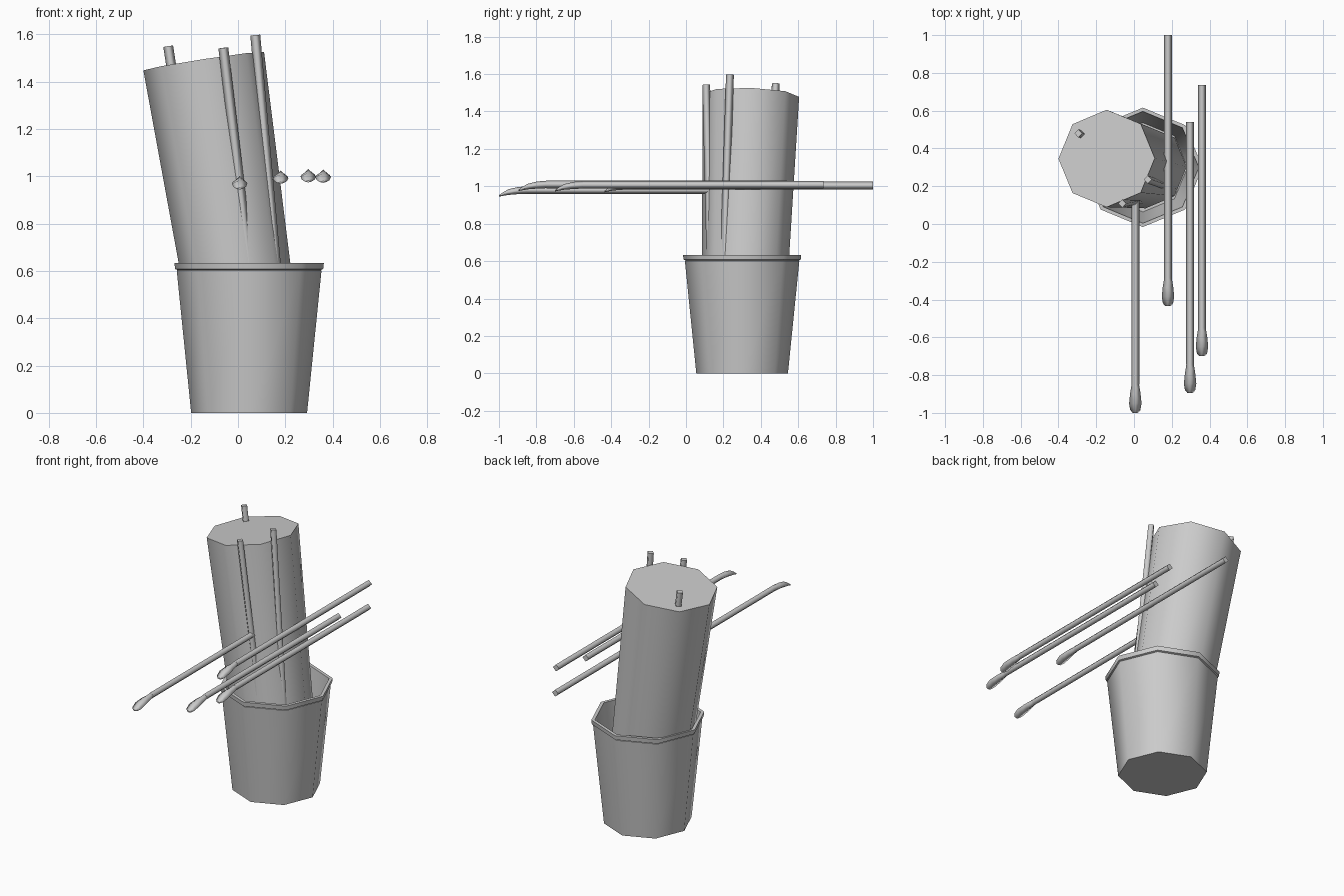
import bpy, bmesh, math
from mathutils import Vector

cube = bpy.data.objects.get("Cube")
if cube:
    bpy.data.objects.remove(cube)

grey = bpy.data.materials.new("plain grey")
grey.use_nodes = True
grey.diffuse_color = (0.6, 0.6, 0.6, 1)
grey.node_tree.nodes["Principled BSDF"].inputs["Base Color"].default_value = (0.6, 0.6, 0.6, 1)


def loft(name, sides, rings, side_axis, up_axis, sharp=None):
    """Skin rings of (centre, half width, half height) and cap both ends."""
    bm = bmesh.new()
    loops = []
    for centre, w, h in rings:
        loops.append([bm.verts.new(Vector(centre)
                                   + side_axis * w * math.cos(math.tau * i / sides)
                                   + up_axis * h * math.sin(math.tau * i / sides))
                      for i in range(sides)])
    for a, b in zip(loops, loops[1:]):
        for i in range(sides):
            j = (i + 1) % sides
            bm.faces.new((a[i], a[j], b[j], b[i])).smooth = True
    bm.faces.new(loops[0][::-1])
    bm.faces.new(loops[-1])
    bmesh.ops.recalc_face_normals(bm, faces=bm.faces)
    mesh = bpy.data.meshes.new(name)
    bm.to_mesh(mesh)
    bm.free()
    mesh.materials.append(grey)
    if sharp:
        mesh.set_sharp_from_angle(angle=math.radians(sharp))
    ob = bpy.data.objects.new(name, mesh)
    bpy.context.collection.objects.link(ob)
    return ob


X, Y = Vector((1, 0, 0)), Vector((0, 1, 0))

# Open tapered cup with a thick rim
cup_profile = [(0.245, 0), (0.306, 0.602), (0.302, 0.604), (0.313, 0.608),
               (0.316, 0.634), (0.296, 0.634), (0.236, 0.02)]
loft("cup", 8, [((0.047, 0.3, z), r, r) for r, z in cup_profile], X, Y, 60)

# Leaning solid column standing in the cup
top, foot = Vector((-0.145, 0.347, 1.487)), Vector((0.062, 0.302, 0.14))
axis = (top - foot).normalized()
lean_x = (X - axis * X.dot(axis)).normalized()
lean_y = axis.cross(lean_x)
loft("column", 8, [(foot, 0.219, 0.219), (top, 0.258, 0.258)], lean_x, lean_y, 60)


def brush(name, end, direction, up):
    """A square-section handle with a flattened, drooping bristle tip."""
    end, d = Vector(end), Vector(direction).normalized()
    side = d.cross(Vector(up)).normalized()
    lift = side.cross(d)
    neck = end + d * 1.285
    loft(name + "_handle", 4, [(end, 0.021, 0.021), (neck, 0.021, 0.021)], side, lift)
    tip = [(0, 0.02, 0.02, 0), (0.05, 0.028, 0.019, -0.003), (0.1, 0.033, 0.015, -0.011),
           (0.135, 0.027, 0.008, -0.024), (0.15, 0.014, 0.004, -0.032)]
    loft(name + "_bristles", 4,
         [(neck + d * t + lift * drop, w, h) for t, w, h, drop in tip], side, lift)


# Brushes lying level, bristles to the front
for i, end in enumerate([(0.007, 0.435, 0.98), (0.18, 1.0, 1.004),
                         (0.297, 0.54, 1.01), (0.36, 0.735, 1.008)]):
    brush(f"level_brush_{i + 1}", end, -Y, (0, 0, 1))

# Brushes pushed down into the column, handles upward
upright = [((-0.295, 0.48, 1.55), (-0.08, 0.43, 0.14)),
           ((-0.062, 0.108, 1.543), (0.105, 0.142, 0.13)),
           ((0.073, 0.235, 1.597), (0.2, 0.19, 0.18))]
for i, (end, low) in enumerate(upright):
    brush(f"upright_brush_{i + 1}", end, Vector(low) - Vector(end), Y)
